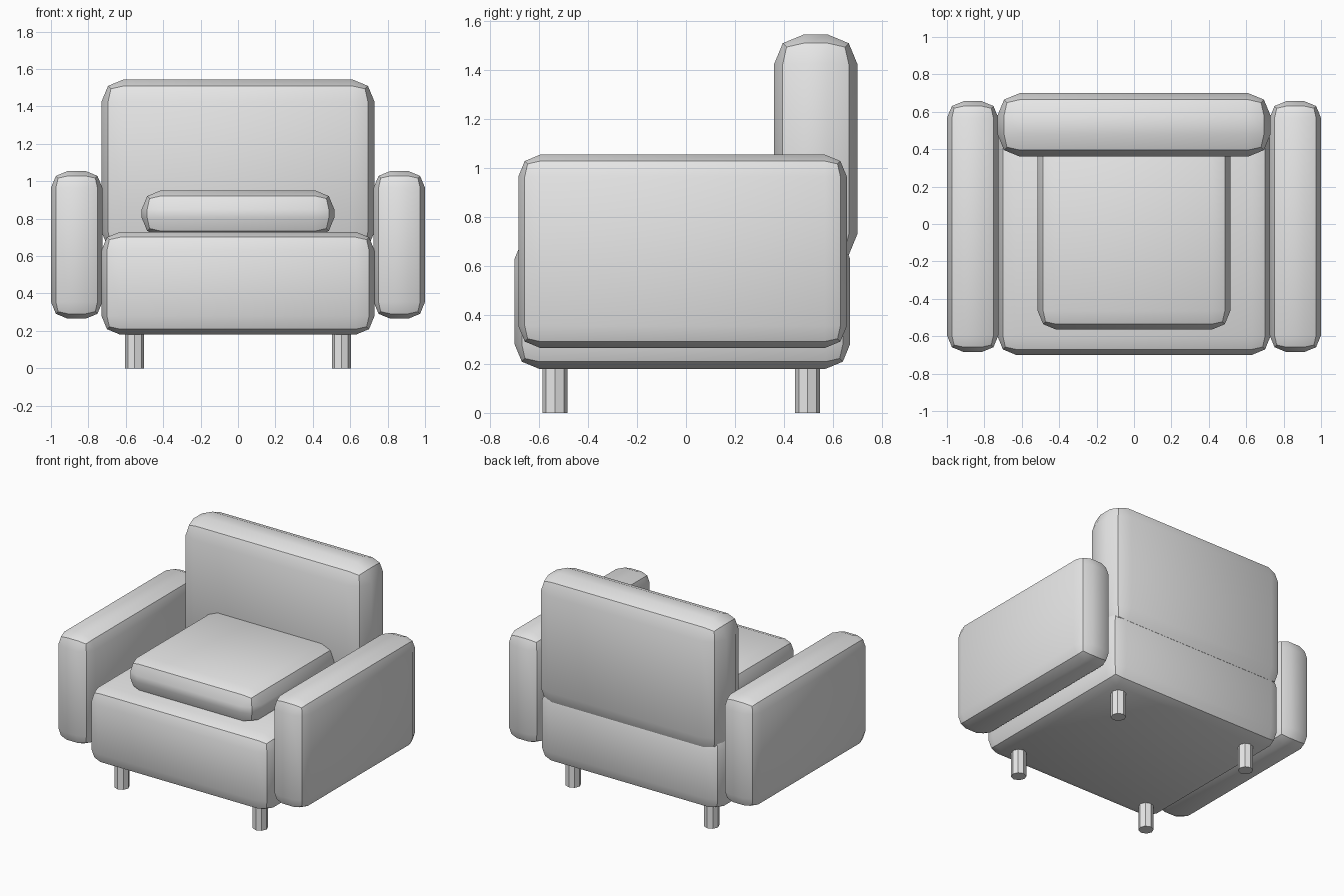
import bpy
import math
from mathutils import Vector

cube = bpy.data.objects.get("Cube")
if cube:
    bpy.data.objects.remove(cube, do_unlink=True)

GREY = (0.8, 0.8, 0.8, 1.0)
fabric = bpy.data.materials.new("light_grey")
fabric.use_nodes = True
fabric.diffuse_color = GREY
fabric.node_tree.nodes["Principled BSDF"].inputs["Base Color"].default_value = GREY


def finish(obj, name):
    obj.name = name
    obj.data.name = name
    obj.data.materials.append(fabric)
    bpy.ops.object.shade_smooth_by_angle(angle=math.radians(30))


def padded_block(name, low, high, radius):
    """Upholstered box between two corners with a two-step rounded edge."""
    low, high = Vector(low), Vector(high)
    bpy.ops.mesh.primitive_cube_add(size=1, location=(low + high) / 2)
    obj = bpy.context.object
    obj.scale = high - low
    bpy.ops.object.transform_apply(location=False, rotation=False, scale=True)
    bevel = obj.modifiers.new("rounded_edges", "BEVEL")
    bevel.width = radius
    bevel.segments = 2
    bpy.ops.object.modifier_apply(modifier=bevel.name)
    finish(obj, name)


# Seat, backrest and loose cushion
padded_block("seat_base", (-0.73, -0.70, 0.18), (0.73, 0.67, 0.73), 0.10)
padded_block("backrest", (-0.73, 0.36, 0.61), (0.73, 0.70, 1.545), 0.12)
padded_block("seat_cushion", (-0.515, -0.565, 0.705), (0.515, 0.465, 0.95), 0.10)

# Armrests and legs on both sides
for side, sign in (("left", 1), ("right", -1)):
    inner, outer = sorted((sign * 0.725, sign * 1.0))
    padded_block(side + "_armrest", (inner, -0.685, 0.265), (outer, 0.657, 1.055), 0.09)
    for end, y in (("front", -0.535), ("back", 0.497)):
        bpy.ops.mesh.primitive_cylinder_add(
            vertices=8, radius=0.051, depth=0.22, location=(sign * 0.553, y, 0.11))
        finish(bpy.context.object, f"{end}_{side}_leg")
